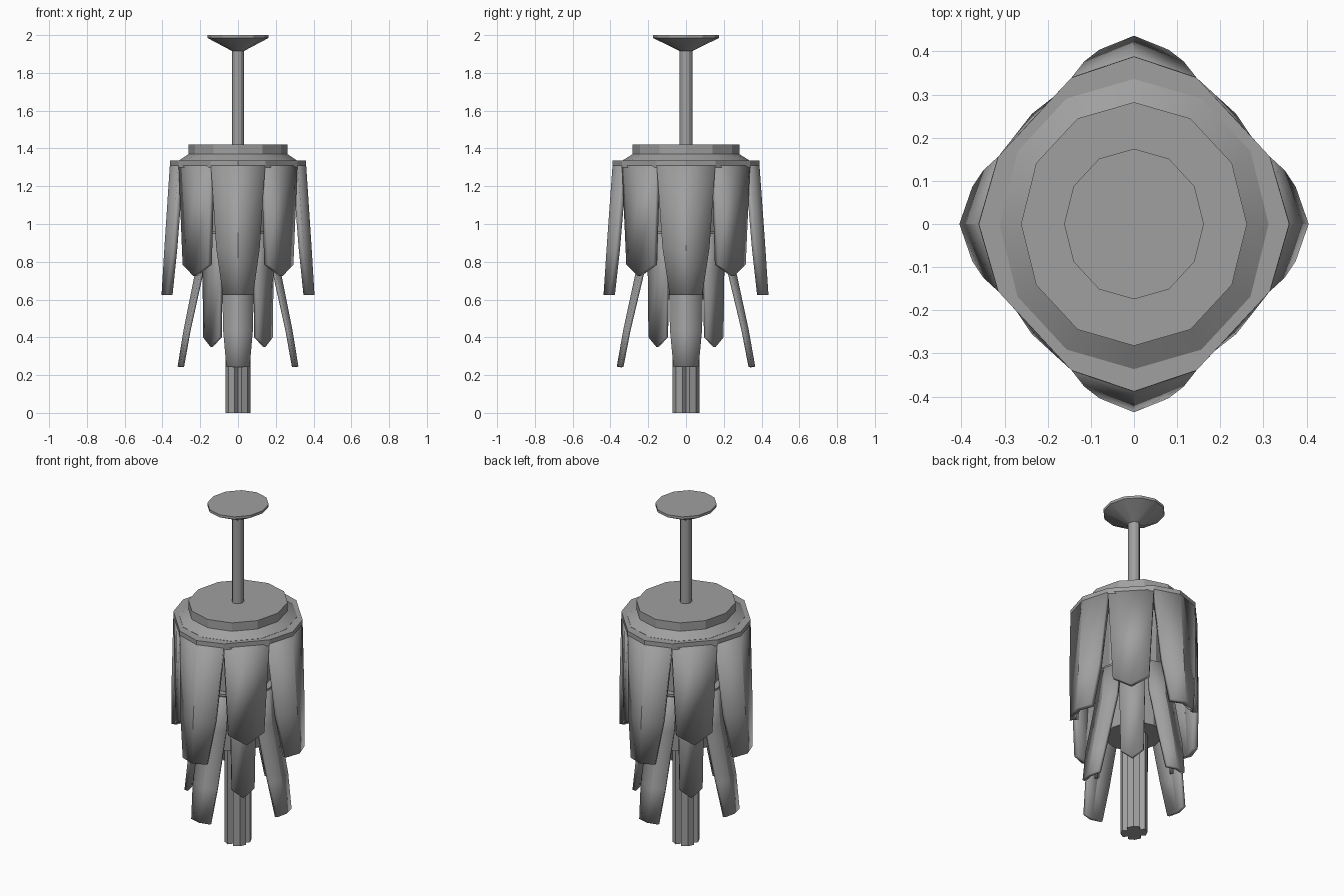
import bpy
import bmesh
from math import sin, cos, pi, radians

cube = bpy.data.objects.get("Cube")
if cube:
    bpy.data.objects.remove(cube, do_unlink=True)

DEPTH = 1.078  # the whole body is slightly deeper than wide

grey = bpy.data.materials.new("mid_grey")
grey.use_nodes = True
grey.diffuse_color = (0.35, 0.35, 0.35, 1)
grey.node_tree.nodes["Principled BSDF"].inputs["Base Color"].default_value = grey.diffuse_color


def finish(name, bm, thickness=0):
    mesh = bpy.data.meshes.new(name)
    bm.to_mesh(mesh)
    bm.free()
    mesh.materials.append(grey)
    obj = bpy.data.objects.new(name, mesh)
    bpy.context.collection.objects.link(obj)
    if thickness:
        mod = obj.modifiers.new("thickness", "SOLIDIFY")
        mod.thickness = thickness
        mod.offset = -1
    bpy.ops.object.select_all(action="DESELECT")
    obj.select_set(True)
    bpy.context.view_layer.objects.active = obj
    bpy.ops.object.shade_smooth_by_angle(angle=radians(20))
    return obj


def lathe(name, profile, sides=12):
    """Stack of closed rings from (radius, z), bottom to top, capped."""
    bm = bmesh.new()
    rings = [[bm.verts.new((r * cos(2 * pi * k / sides), r * sin(2 * pi * k / sides) * DEPTH, z))
              for k in range(sides)] for r, z in profile]
    for low, high in zip(rings, rings[1:]):
        for k in range(sides):
            n = (k + 1) % sides
            bm.faces.new((low[k], low[n], high[n], high[k]))
    bm.faces.new(rings[0][::-1])
    bm.faces.new(rings[-1])
    finish(name, bm)


def prism(name, quadrant, z0, z1):
    """Extrude an outline repeated in four quarter turns."""
    bm = bmesh.new()
    pts = []
    for turn in range(4):
        c, s = round(cos(turn * pi / 2)), round(sin(turn * pi / 2))
        pts += [(c * x - s * y, (s * x + c * y) * DEPTH) for x, y in quadrant]
    low = [bm.verts.new((x, y, z0)) for x, y in pts]
    high = [bm.verts.new((x, y, z1)) for x, y in pts]
    for k in range(len(pts)):
        n = (k + 1) % len(pts)
        bm.faces.new((low[k], low[n], high[n], high[k]))
    bm.faces.new(low[::-1])
    bm.faces.new(high)
    finish(name, bm)


def petal(name, degrees, rows, thickness, push=0):
    """Folded leaf; rows hold edge z, ridge z, ridge radius, edge radius, half width."""
    a = radians(degrees)
    bm = bmesh.new()
    grid = []
    for ze, zr, ridge, edge, half in rows:
        grid.append([bm.verts.new((u * cos(a) - t * sin(a), (u * sin(a) + t * cos(a)) * DEPTH, z))
                     for u, t, z in ((edge + push, -half, ze), (ridge + push, 0, zr), (edge + push, half, ze))])
    for up, down in zip(grid, grid[1:]):
        for j in range(2):
            bm.faces.new((down[j], down[j + 1], up[j + 1], up[j]))
    finish(name, bm, thickness)


# Top knob, rod, cap and inner core
lathe("top_knob", [(0.03, 1.915), (0.162, 1.985), (0.162, 2.0)])
lathe("rod", [(0.031, 1.40), (0.031, 1.93)])
lathe("cap", [(0.312, 1.31), (0.312, 1.336), (0.262, 1.37), (0.262, 1.42)])
lathe("core", [(0.15, 0.6), (0.17, 0.94), (0.175, 1.32)])

# Collars that the petals hang from
prism("outer_collar", [(0.36, 0), (0.315, 0.145), (0.145, 0.315)], 1.30, 1.335)
prism("inner_collar", [(0.207, 0), (0.182, 0.087), (0.087, 0.182)], 0.93, 0.96)

# Grooved centre post
prism("centre_post", [(0.045, 0), (0.066, 0.018), (0.05, 0.05), (0.018, 0.066)], 0, 0.62)

# Petal shapes
outer_main = [(1.31, 1.31, 0.361, 0.316, 0.144), (0.87, 0.87, 0.39, 0.35, 0.115),
              (0.625, 0.625, 0.405, 0.375, 0.08)]
outer_diagonal = [(1.31, 1.31, 0.326, 0.325, 0.12), (0.785, 0.725, 0.335, 0.32, 0.095)]
inner_main = [(0.95, 0.95, 0.208, 0.182, 0.086), (0.755, 0.755, 0.225, 0.20, 0.085),
              (0.44, 0.44, 0.288, 0.27, 0.079), (0.245, 0.245, 0.32, 0.305, 0.062)]
inner_diagonal = [(0.95, 0.95, 0.192, 0.189, 0.067), (0.75, 0.75, 0.203, 0.20, 0.066),
                  (0.40, 0.35, 0.207, 0.201, 0.06)]

for i, side in enumerate(("left", "back", "right", "front")):
    turn = 90 * i
    petal("outer_petal_" + side, turn, outer_main, 0.03)
    petal("inner_petal_" + side, turn, inner_main, 0.02, 0.02 * (i % 2))
    petal("outer_corner_petal_" + str(i + 1), turn + 45, outer_diagonal, 0.03)
    petal("inner_corner_petal_" + str(i + 1), turn + 45, inner_diagonal, 0.02)
